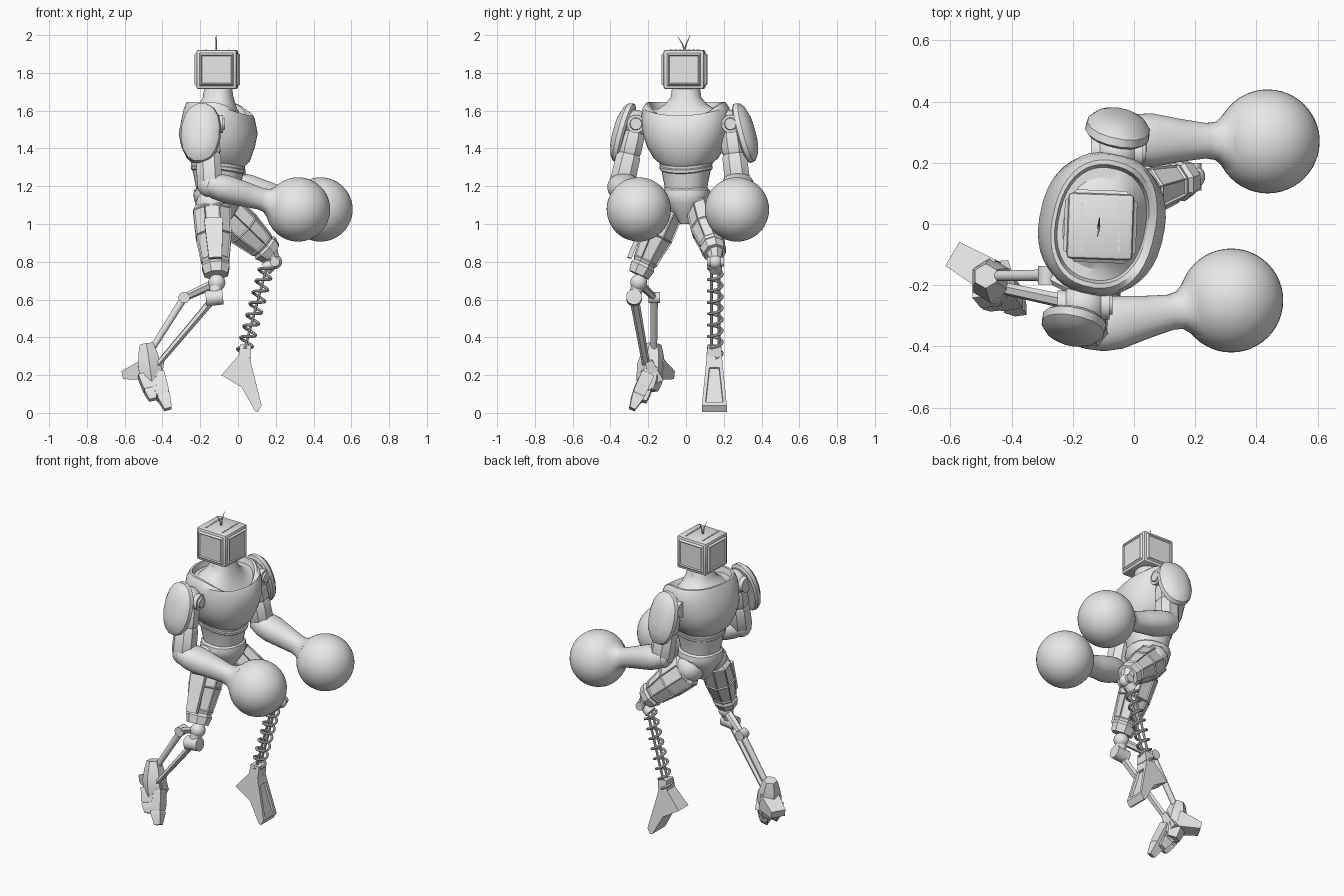
import bpy, bmesh, math
from mathutils import Vector, Matrix

if "Cube" in bpy.data.objects:
    bpy.data.objects.remove(bpy.data.objects["Cube"])

grey = bpy.data.materials.new("plain_grey")
grey.use_nodes = True
COLOUR = (0.8, 0.8, 0.8, 1)
grey.diffuse_color = COLOUR
grey.node_tree.nodes["Principled BSDF"].inputs["Base Color"].default_value = COLOUR
parts = []


def finish(name, bm):
    bmesh.ops.recalc_face_normals(bm, faces=bm.faces)
    mesh = bpy.data.meshes.new(name)
    bm.to_mesh(mesh)
    bm.free()
    mesh.materials.append(grey)
    ob = bpy.data.objects.new(name, mesh)
    bpy.context.collection.objects.link(ob)
    parts.append(ob)
    return ob


def frame(direction, ref):
    z = Vector(direction).normalized()
    x = Vector(ref)
    x = (x - z * x.dot(z)).normalized()
    return Matrix((x, z.cross(x), z)).transposed()


def loft(name, origin, direction, sections, n=8, ref=(1, 0, 0), power=2, panel=None):
    """Skin rings of (distance, half x, half y, front dip) along a direction."""
    rot, o = frame(direction, ref), Vector(origin)
    bm, rings = bmesh.new(), []
    grow = 1 / math.cos(math.pi / n) if n < 12 else 1
    for t, rx, ry, *dip in sections:
        ring = []
        for i in range(n):
            a = 2 * math.pi * (i + 0.5) / n
            c, s = math.cos(a), math.sin(a)
            px = math.copysign(abs(c) ** (2 / power), c) * rx * grow
            py = math.copysign(abs(s) ** (2 / power), s) * ry * grow
            drop = dip[0] * max(0, c) ** 2 if dip else 0
            ring.append(bm.verts.new(o + rot @ Vector((px, py, t - drop))))
        rings.append(ring)
    for a, b in zip(rings, rings[1:]):
        for i in range(n):
            bm.faces.new((a[i], a[(i + 1) % n], b[(i + 1) % n], b[i]))
    bm.faces.new(rings[0])
    bm.faces.new(rings[-1])
    bmesh.ops.recalc_face_normals(bm, faces=bm.faces)
    if panel:
        big = [f for f in bm.faces if len(f.verts) == 4 and f.calc_area() > panel]
        bmesh.ops.inset_individual(bm, faces=big, thickness=0.008, depth=-0.006)
    return finish(name, bm)


def limb(name, a, b, sections, **kw):
    """Loft between two points, with distances as fractions."""
    d = Vector(b) - Vector(a)
    return loft(name, a, d, [(s[0] * d.length, *s[1:]) for s in sections], **kw)


def bar(name, a, b, r0, r1=None, n=12, **kw):
    r1 = r1 or r0
    ends = [r if isinstance(r, tuple) else (r, r) for r in (r0, r1)]
    return limb(name, a, b, [(0, *ends[0]), (1, *ends[1])], n=n, **kw)


def ball(name, centre, r, seg=24):
    bm = bmesh.new()
    bmesh.ops.create_uvsphere(bm, u_segments=seg, v_segments=seg // 2, radius=r,
                              matrix=Matrix.Translation(centre))
    return finish(name, bm)


def offset(p, x=0, y=0, z=0):
    return Vector(p) + Vector((x, y, z))


# Torso, turned slightly to its right
TURN = math.radians(-12)
FRONT = (math.cos(TURN), math.sin(TURN), 0)
CORE, UP = (-0.105, 0, 0), (0, 0, 1)
loft("chest", CORE, UP, [
    (1.32, .135, .135, .02), (1.35, .165, .17, .02), (1.41, .192, .205), (1.48, .205, .228),
    (1.56, .188, .237), (1.615, .175, .23, .04), (1.645, .162, .21, .09), (1.645, .15, .195, .1),
    (1.61, .142, .185, .09), (1.61, .125, .15, .06), (1.635, .1, .11, .03),
    (1.67, .08, .08), (1.74, .07, .07)], n=40, ref=FRONT, power=2.3)
loft("abdomen", CORE, UP, [
    (1.16, .11, .108), (1.2, .118, .112), (1.27, .132, .125), (1.315, .142, .138),
    (1.34, .14, .138)], n=32, ref=FRONT, power=2.3)
loft("waist_band", CORE, UP, [
    (1.285, .135, .13, .02), (1.29, .142, .137, .02), (1.305, .144, .14, .02),
    (1.31, .138, .135, .02)], n=32, ref=FRONT, power=2.3)
loft("pelvis", CORE, UP, [
    (1.0, .05, .03), (1.05, .085, .06), (1.11, .12, .11), (1.15, .13, .13),
    (1.18, .125, .125), (1.19, .115, .113)], n=16, ref=FRONT, power=2.4)

# Head: bevelled box with a framed screen panel on each side
bm = bmesh.new()
bmesh.ops.create_cube(bm, size=1, matrix=Matrix.Translation((-.11, -.008, 1.818))
                      @ Matrix.Rotation(math.radians(-2), 4, 'Z') @ Matrix.Diagonal((.215, .215, .208, 1)))
bmesh.ops.bevel(bm, geom=bm.edges[:], offset=.012, segments=2, affect='EDGES', profile=.5)
bm.normal_update()
sides = [f for f in bm.faces if f.calc_area() > .02 and abs(f.normal.z) < .5]
bmesh.ops.inset_individual(bm, faces=sides, thickness=.008, depth=0)
bmesh.ops.inset_individual(bm, faces=sides, thickness=.012, depth=.011)
bmesh.ops.inset_individual(bm, faces=sides, thickness=.008, depth=-.006)
finish("head", bm)
for i in range(7):
    y = -.08 + i * .024
    for x in (-.17, -.05):
        bar("head_vent", (x, y, 1.92), (x, y, 1.925), (.004, .008), n=4)
for tip in ((-.12, -.042, 1.99), (-.112, .022, 2.0)):
    mid = Vector((-.115, -.008 + (tip[1] + .008) * .35, 1.955))
    bar("antenna_base", (-.115, -.008, 1.92), mid, .004, .003, n=6)
    bar("antenna_tip", mid, tip, .003, .001, n=6)


# Arms with shoulder pads and round gloves
def arm(side, shoulder, pad, elbow, glove, out):
    shoulder, elbow, glove = Vector(shoulder), Vector(elbow), Vector(glove)
    ball(side + "_shoulder_ball", shoulder, .075)
    bar(side + "_shoulder_hub", offset(shoulder, x=-.085), offset(shoulder, x=.085),
        .048, n=24, ref=UP)
    bar(side + "_shoulder_cap", offset(shoulder, x=.08), offset(shoulder, x=.095),
        .035, .03, n=24, ref=UP)
    loft(side + "_shoulder_pad", pad, (.2 * out, .95 * out, .27), [
        (-.01, .15, .095), (0, .165, .107), (.025, .16, .104), (.045, .135, .085),
        (.06, .09, .055), (.066, .04, .025)], n=16, ref=UP, power=2.2)
    limb(side + "_upper_arm", shoulder, elbow, [
        (.08, .05, .05), (.22, .062, .06), (.45, .064, .062), (.5, .058, .056),
        (.55, .064, .064), (.95, .066, .066), (1.08, .05, .05)], n=8, power=2.3)
    ball(side + "_elbow", elbow, .068)
    d = (glove - elbow).normalized()
    loft(side + "_forearm", glove - d * .495, d, [
        (-.04, .04, .035), (-.02, .066, .055), (.04, .085, .07), (.1, .088, .074),
        (.2, .07, .066), (.285, .058, .058), (.32, .063, .063), (.345, .083, .083),
        (.37, .113, .113)], n=24, ref=(0, 1, 0), power=2.2)
    ball(side + "_glove", glove, .17, 48)


arm("right", (-.165, -.265, 1.53), (-.195, -.318, 1.48), (-.15, -.34, 1.21), (.318, -.25, 1.077), -1)
arm("left", (-.055, .235, 1.53), (-.055, .298, 1.48), (-.02, .275, 1.21), (.437, .27, 1.077), 1)

# Thighs with recessed panels
THIGH = [(-.02, .07, .06), (.08, .1, .078), (.45, .094, .085), (.8, .074, .066),
         (.84, .066, .058), (.88, .074, .066), (1, .062, .055)]
HIP_R, HIP_L = (-.14, -.075, 1.1), (-.085, .08, 1.08)
for side, hip, knee in (("right", HIP_R, (-.115, -.25, .73)), ("left", HIP_L, (.175, .152, .845))):
    ball(side + "_hip", hip, .085)
    limb(side + "_thigh", hip, knee, THIGH, n=8, panel=.004)
bar("right_thigh_plate", (-.13, -.215, 1.03), (-.12, -.3, .82), (.05, .012), (.035, .012), n=4)

# Right shin: two rods hung from a linked knee
KNEE, HUB, LINK = (-.112, -.25, .69), (-.125, -.275, .61), (-.285, -.168, .61)
ball("right_knee", KNEE, .045)
bar("right_knee_post", KNEE, HUB, .038, .03)
bar("right_knee_hub", offset(HUB, x=-.045, z=-.005), offset(HUB, x=.045, z=.005), .042, n=16, ref=UP)
bar("knee_link", KNEE, LINK, (.024, .02), (.018, .016), n=6)
bar("link_joint", offset(LINK, y=-.03), offset(LINK, y=.03), .03, n=16)
bar("rear_shin_rod", LINK, (-.48, -.17, .3), .02, .017)
bar("front_shin_rod", HUB, (-.43, -.21, .25), (.018, .022), (.014, .018), n=6)

# Right foot, raised on its toes
limb("right_ankle", (-.485, -.17, .365), (-.45, -.2, .12), [
    (0, .035, .035), (.2, .05, .05), (.45, .06, .065), (.8, .06, .06), (1, .045, .045)], n=6)
bar("right_heel", (-.47, -.17, .23), (-.59, -.1, .2), (.055, .055), (.022, .045), n=4, ref=UP)
bar("ankle_fin", (-.43, -.2, .28), (-.46, -.16, .17), (.04, .02), (.05, .04), n=4)
for k, tip in enumerate([(-.37, -.285, .02), (-.4, -.225, .06), (-.45, -.27, .07)]):
    root = Vector((-.46, -.205, .2)) + Vector((.025, .0, 0)) * (1 - k)
    limb("right_toe", root, tip, [(0, .045, .035), (.55, .036, .034), (.6, .03, .03),
                                  (.65, .034, .032), (1, .02, .016)], n=4)

# Left knee and spring shin
LK = Vector((.195, .155, .8))
TOP, BASE = Vector((.155, .155, .78)), Vector((.025, .155, .3))
ball("left_knee", LK, .038)
bar("left_knee_pin", offset(LK, y=-.045), offset(LK, y=.045), .026, n=16)
bar("left_knee_bracket", (.165, .15, .86), LK, .045, .028, n=8)
bar("spring_socket", LK, TOP - Vector((.01, 0, .02)), .03, .036, n=16)
for y in (-.02, .02):
    bar("spring_rod", offset(TOP, y=y), offset(BASE, y=y), .007, n=8)
rot = frame(BASE - TOP, (1, 0, 0))
TURNS, STEPS = 8, 16
curve = bpy.data.curves.new("spring", 'CURVE')
curve.dimensions = '3D'
curve.bevel_depth, curve.bevel_resolution = .008, 2
line = curve.splines.new('POLY')
line.points.add(TURNS * STEPS)
for i, p in enumerate(line.points):
    a, t = 2 * math.pi * i / STEPS, i / (TURNS * STEPS)
    p.co = (*(TOP.lerp(BASE, t) + rot @ Vector((math.cos(a), math.sin(a), 0)) * .037), 1)
curve.materials.append(grey)
spring = bpy.data.objects.new("shin_spring", curve)
bpy.context.collection.objects.link(spring)

# Left foot: side profile widened toward the sole, with a channel down the instep
bm = bmesh.new()
outline = [(-.088, .2), (-.005, .295), (.015, .315), (.06, .315), (.07, .26), (.125, .04),
           (.105, .005), (.09, .01), (.02, .135)]
rows = []
for s in (-1, 1):
    rows.append([bm.verts.new((x, .15 + s * (.066 - max(0, z - .04) * .1), z)) for x, z in outline])
    bm.faces.new(rows[-1])
count = len(outline)
quads = [bm.faces.new((rows[0][i], rows[0][(i + 1) % count], rows[1][(i + 1) % count], rows[1][i]))
         for i in range(count)]
bmesh.ops.recalc_face_normals(bm, faces=bm.faces)
bmesh.ops.inset_individual(bm, faces=[quads[4]], thickness=.026, depth=0)
bmesh.ops.inset_individual(bm, faces=[quads[4]], thickness=.003, depth=-.015)
finish("left_foot", bm)
bar("foot_collar", (.04, .15, .36), (.035, .15, .3), (.03, .035), (.032, .042), n=4)

# Turn the spring into a mesh, then smooth everything below the sharp-edge angle
bpy.ops.object.select_all(action='DESELECT')
spring.select_set(True)
bpy.context.view_layer.objects.active = spring
bpy.ops.object.convert(target='MESH')
for ob in parts:
    ob.select_set(True)
bpy.ops.object.shade_smooth_by_angle(angle=math.radians(32))
